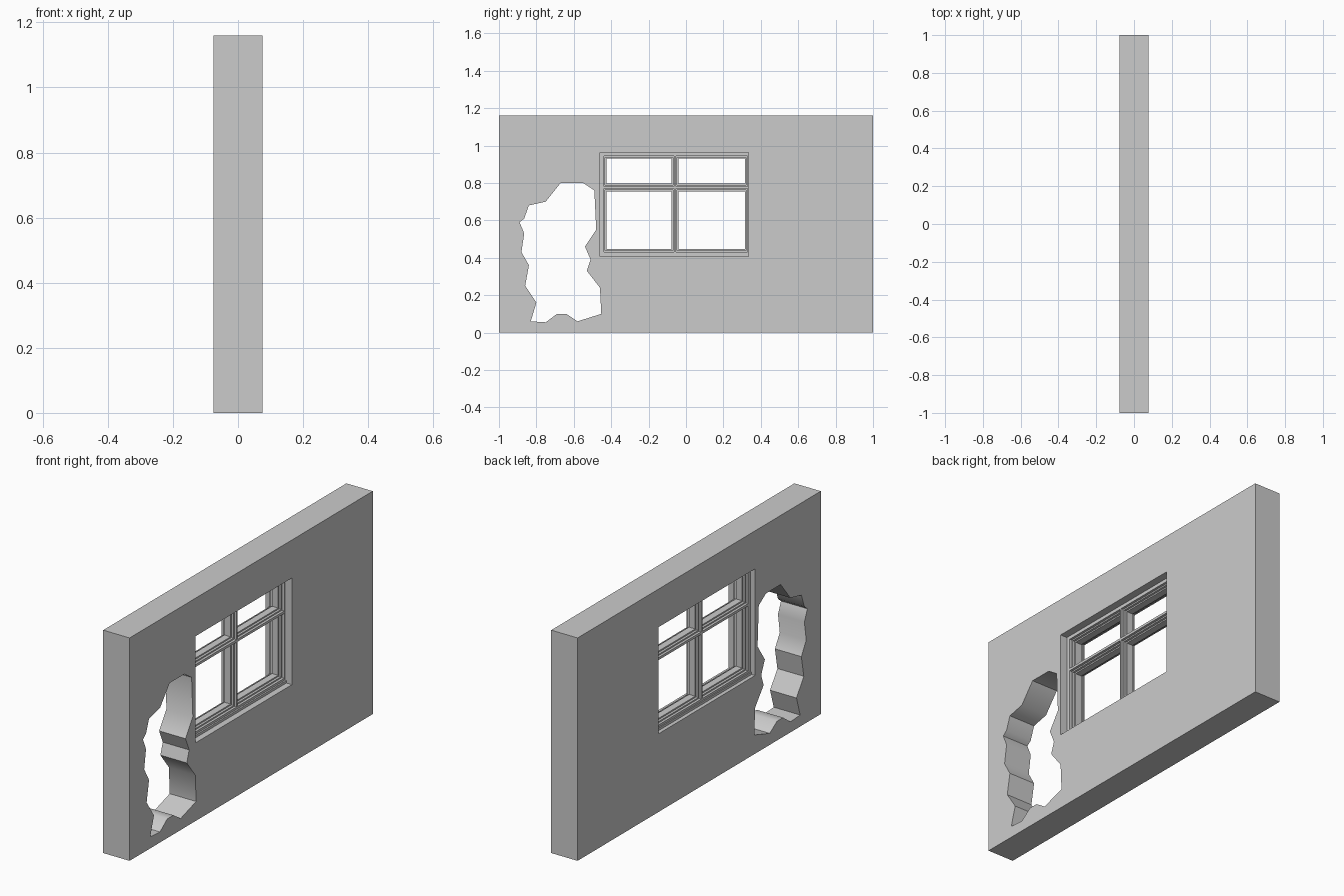
import bpy, bmesh, math
from mathutils import Matrix

if "Cube" in bpy.data.objects:
    bpy.data.objects.remove(bpy.data.objects["Cube"])

# local x, y, z -> world y, z, x so profiles can be drawn as (y, z)
TO_WORLD = Matrix(((0, 0, 1, 0), (1, 0, 0, 0), (0, 1, 0, 0), (0, 0, 0, 1)))


def rect(y0, y1, z0, z1):
    return [(y0, z0), (y1, z0), (y1, z1), (y0, z1)]


def slab(name, loops, x0, x1, smooth=False):
    """Extruded plate: first loop is the outline, the rest are openings."""
    cu = bpy.data.curves.new(name, 'CURVE')
    cu.dimensions = '2D'
    cu.fill_mode = 'BOTH'
    cu.extrude = (x1 - x0) / 2
    for pts in loops:
        sp = cu.splines.new('POLY')
        sp.points.add(len(pts) - 1)
        for p, (y, z) in zip(sp.points, pts):
            p.co = (y, z, 0, 1)
        sp.use_cyclic_u = True
    ob = bpy.data.objects.new(name, cu)
    bpy.context.collection.objects.link(ob)
    bpy.ops.object.select_all(action='DESELECT')
    ob.select_set(True)
    bpy.context.view_layer.objects.active = ob
    bpy.ops.object.convert(target='MESH')
    ob = bpy.context.object
    ob.name = name
    me = ob.data
    me.transform(Matrix.Translation(((x0 + x1) / 2, 0, 0)) @ TO_WORLD)
    bm = bmesh.new()
    bm.from_mesh(me)
    bmesh.ops.remove_doubles(bm, verts=bm.verts, dist=1e-5)
    bmesh.ops.recalc_face_normals(bm, faces=bm.faces)
    bm.to_mesh(me)
    bm.free()
    if smooth:
        bpy.ops.object.shade_smooth_by_angle(angle=math.radians(40))
    else:
        bpy.ops.object.shade_flat()
    return ob


# Wall with window opening and jagged broken hole
W = (-0.46, 0.335, 0.407, 0.962)
broken_hole = [
    (-0.83, 0.06), (-0.75, 0.055), (-0.69, 0.10), (-0.64, 0.10), (-0.58, 0.06),
    (-0.453, 0.10), (-0.46, 0.24), (-0.53, 0.33), (-0.51, 0.39), (-0.54, 0.46),
    (-0.48, 0.55), (-0.49, 0.76), (-0.55, 0.80), (-0.67, 0.80), (-0.75, 0.70),
    (-0.84, 0.68), (-0.865, 0.61), (-0.89, 0.59), (-0.865, 0.53), (-0.88, 0.43),
    (-0.84, 0.36), (-0.86, 0.25), (-0.80, 0.16)]
# keep the sliver between hole and window intact
slab("broken_wall", [rect(-1, 1, 0, 1.16), rect(*W), broken_hole], -0.076, 0.076, True)

# Window frame: three nested steps around each of the four panes
panes = [(y0, y1, z0, z1)
         for y0, y1 in ((-0.425, -0.077), (-0.04, 0.315))
         for z0, z1 in ((0.446, 0.755), (0.796, 0.93))]


def grown(p, d):
    return rect(p[0] - d, p[1] + d, p[2] - d, p[3] + d)


slab("window_frame", [rect(*W)] + [grown(p, 0.014) for p in panes], -0.05, 0.036)
for i, p in enumerate(panes):
    slab(f"sash_outer_{i}", [grown(p, 0.014), grown(p, 0.007)], -0.037, 0.023)
    slab(f"sash_inner_{i}", [grown(p, 0.007), grown(p, 0)], -0.025, 0.011)

# Bottom rail bead
slab("window_sill", [rect(W[0], W[1], W[2], 0.42)], -0.056, 0.044)
